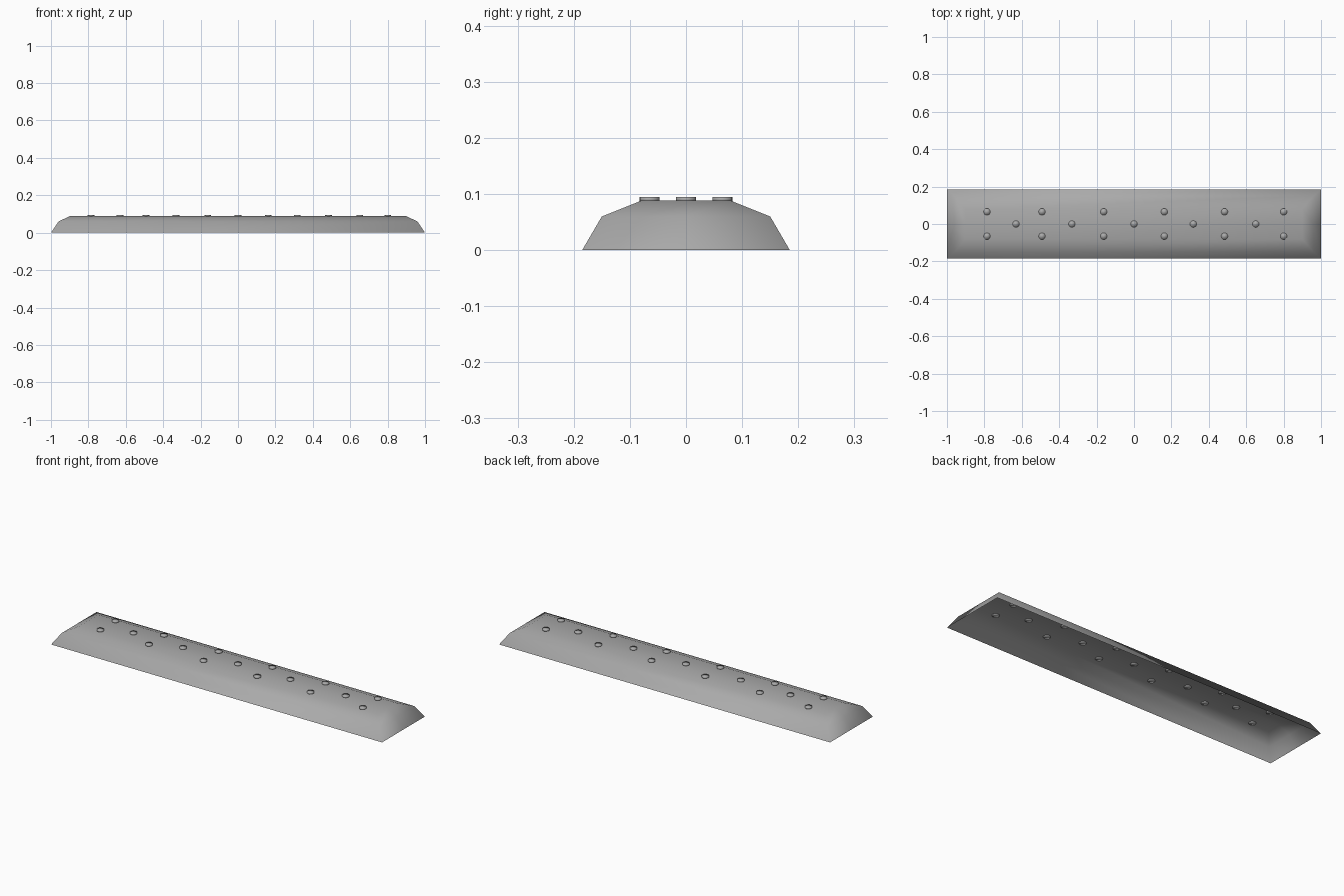
import bpy, bmesh
from mathutils import Matrix

cube = bpy.data.objects.get("Cube")
if cube:
    bpy.data.objects.remove(cube, do_unlink=True)

grey = bpy.data.materials.new("plain grey")
grey.use_nodes = True
colour = (0.4, 0.4, 0.4, 1)
grey.diffuse_color = colour
grey.node_tree.nodes["Principled BSDF"].inputs["Base Color"].default_value = colour


def finish(bm, name):
    mesh = bpy.data.meshes.new(name)
    bm.to_mesh(mesh)
    bm.free()
    mesh.materials.append(grey)
    mesh.shade_smooth()
    obj = bpy.data.objects.new(name, mesh)
    bpy.context.collection.objects.link(obj)
    return obj


# Hollow bar: stacked rectangular rings, open underneath, split along the middle
levels = [(1.0, 0.185, 0.0), (0.96, 0.15, 0.06), (0.90, 0.08, 0.088)]
bm = bmesh.new()
rings = []
for hx, hy, z in levels:
    corners = [(-hx, -hy), (hx, -hy), (hx, 0), (hx, hy), (-hx, hy), (-hx, 0)]
    rings.append([bm.verts.new((x, y, z)) for x, y in corners])
for low, high in zip(rings, rings[1:]):
    for i in range(6):
        j = (i + 1) % 6
        bm.faces.new((low[i], low[j], high[j], high[i]))
top = rings[-1]
bm.faces.new((top[0], top[1], top[2], top[5]))
bm.faces.new((top[5], top[2], top[3], top[4]))
finish(bm, "ramp_shell")

# Round studs: a middle row and two matching outer rows
outer = [-0.786, -0.492, -0.162, 0.162, 0.484, 0.80]
middle = [-0.631, -0.332, 0.0, 0.317, 0.651]
spots = [(x, 0) for x in middle] + [(x, y) for x in outer for y in (-0.065, 0.065)]
bottom, stud_top = 0.086, 0.095
for x, y in spots:
    bm = bmesh.new()
    bmesh.ops.create_cone(bm, cap_ends=True, segments=16, radius1=0.018, radius2=0.018,
                          depth=stud_top - bottom,
                          matrix=Matrix.Translation((x, y, (bottom + stud_top) / 2)))
    finish(bm, "stud")
